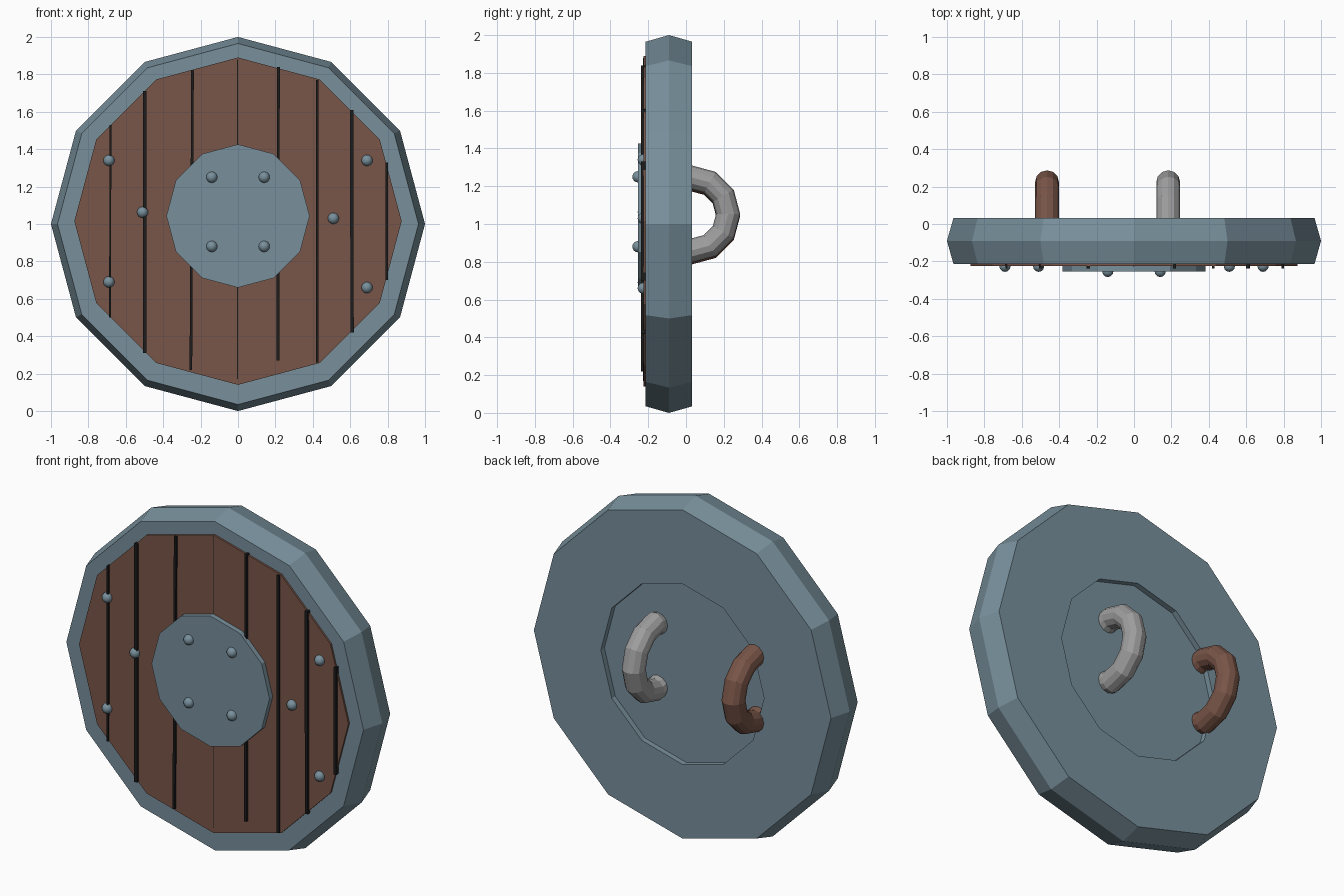
import bpy, bmesh
from math import sin, cos, pi, atan2, hypot

if "Cube" in bpy.data.objects:
    bpy.data.objects.remove(bpy.data.objects["Cube"])


def material(name, rgb):
    m = bpy.data.materials.new(name)
    m.diffuse_color = (*rgb, 1)
    m.use_nodes = True
    m.node_tree.nodes["Principled BSDF"].inputs["Base Color"].default_value = m.diffuse_color
    return m


STEEL = material("steel", (0.188, 0.279, 0.332))
WOOD = material("wood", (0.191, 0.091, 0.065))
GREY = material("grey_metal", (0.342, 0.342, 0.342))
DARK = material("dark_gap", (0.012, 0.012, 0.012))


def finish(bm, name, mat, smooth=False):
    bmesh.ops.recalc_face_normals(bm, faces=bm.faces[:])
    for f in bm.faces:
        f.smooth = smooth
    me = bpy.data.meshes.new(name)
    bm.to_mesh(me)
    bm.free()
    me.materials.append(mat)
    ob = bpy.data.objects.new(name, me)
    bpy.context.collection.objects.link(ob)
    return ob


def turned(name, profile, z, mat, n=12):
    """Turn (radius, y) points around the y axis at height z, ends capped."""
    bm = bmesh.new()
    rings = [[bm.verts.new((r * cos(2 * pi * i / n), y, z + r * sin(2 * pi * i / n)))
              for i in range(n)] for r, y in profile]
    for a, b in zip(rings, rings[1:]):
        for i in range(n):
            j = (i + 1) % n
            bm.faces.new((a[i], a[j], b[j], b[i]))
    bm.faces.new(rings[0])
    bm.faces.new(rings[-1])
    return finish(bm, name, mat)


# Shield body: bevelled rim with a shallow round recess in the back
turned("shield_rim", [(0.87, -0.214), (0.965, -0.214), (1.0, -0.09), (0.965, 0.033),
                      (0.53, 0.033), (0.53, 0.0)], 1.0, STEEL)

# Wooden face and raised centre plate
turned("wood_face", [(0.875, -0.20), (0.875, -0.225)], 1.015, WOOD)
turned("centre_plate", [(0.383, -0.21), (0.383, -0.255)], 1.043, STEEL)

# Dark gaps between planks: x top, x bottom, z bottom, z top, width
gaps = [(-0.682, -0.684, 0.50, 1.53, 0.010), (-0.499, -0.499, 0.31, 1.71, 0.018),
        (-0.243, -0.252, 0.22, 1.82, 0.014), (-0.003, -0.003, 0.17, 1.88, 0.004),
        (0.216, 0.214, 0.27, 1.84, 0.015), (0.424, 0.424, 0.26, 1.77, 0.015),
        (0.608, 0.610, 0.42, 1.61, 0.018), (0.795, 0.795, 0.70, 1.33, 0.015)]
for k, (xt, xb, z0, z1, w) in enumerate(gaps):
    front = -0.227 if w < 0.005 else -0.238
    bm = bmesh.new()
    bmesh.ops.create_cube(bm, size=1)
    for v in bm.verts:
        top = v.co.z > 0
        v.co = ((xt if top else xb) + v.co.x * w,
                -0.21 if v.co.y > 0 else front, z1 if top else z0)
    finish(bm, f"plank_gap_{k + 1}", DARK)

# Rivets: on the centre plate, then on the wood
rivets = [(s * 0.14, -0.254, z) for s in (-1, 1) for z in (0.88, 1.25)]
rivets += [(x, -0.226, z) for x, z in ((-0.69, 1.34), (-0.69, 0.69), (-0.51, 1.063),
                                       (0.69, 1.34), (0.69, 0.66), (0.51, 1.03))]
for k, pos in enumerate(rivets):
    bm = bmesh.new()
    bmesh.ops.create_uvsphere(bm, u_segments=12, v_segments=8, radius=0.03)
    bmesh.ops.translate(bm, verts=bm.verts[:], vec=pos)
    finish(bm, f"rivet_{k + 1}", STEEL, smooth=True)


def handle(name, x, z, mat, major=0.193, minor=0.064, n=12):
    """Faceted half ring whose ends sink into the back."""
    bm = bmesh.new()
    rings = []
    for i in range(-4, 5):
        a = i * pi / 6
        rings.append([bm.verts.new((x + minor * sin(2 * pi * k / n),
                                    0.03 + (major + minor * cos(2 * pi * k / n)) * cos(a),
                                    z + (major + minor * cos(2 * pi * k / n)) * sin(a)))
                      for k in range(n)])
    for a, b in zip(rings, rings[1:]):
        for k in range(n):
            j = (k + 1) % n
            bm.faces.new((a[k], a[j], b[j], b[k]))
    bm.faces.new(rings[0])
    bm.faces.new(rings[-1])
    finish(bm, name, mat)


# Arm strap and hand grip on the back
handle("arm_strap", -0.465, 1.043, WOOD)
handle("hand_grip", 0.183, 1.053, GREY)
